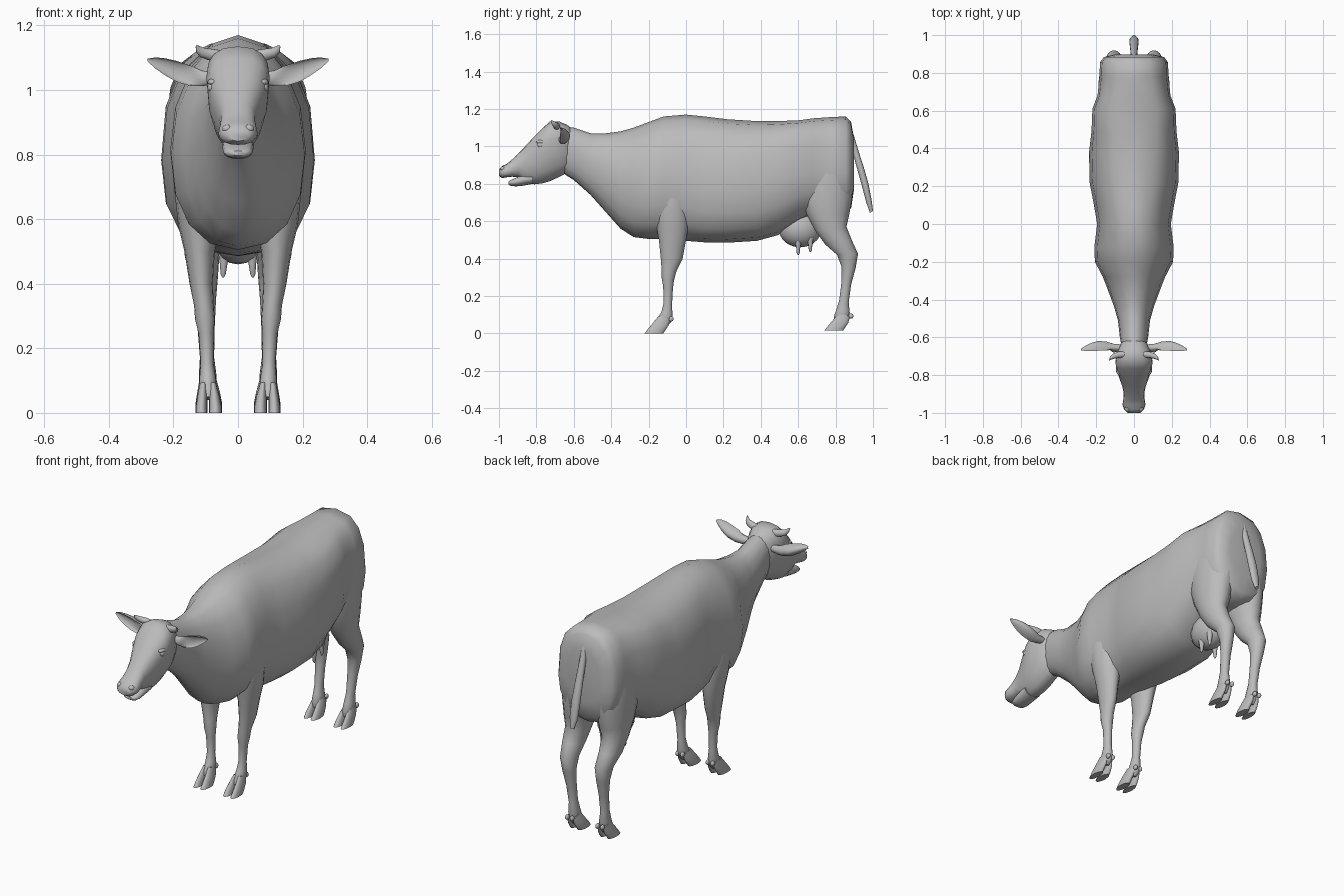
import bpy, bmesh, math
from mathutils import Vector

hide = bpy.data.materials.new("grey hide")
hide.diffuse_color = (0.5, 0.5, 0.5, 1)
SEG = 16
ANGLES = [2 * math.pi * i / SEG for i in range(SEG)]


def power(v, p):
    return math.copysign(abs(v) ** p, v)


def finish(name, bm, mirror=False, angle=50):
    bmesh.ops.recalc_face_normals(bm, faces=bm.faces)
    me = bpy.data.meshes.new(name)
    bm.to_mesh(me)
    bm.free()
    me.materials.append(hide)
    ob = bpy.data.objects.new(name, me)
    bpy.context.collection.objects.link(ob)
    bpy.ops.object.select_all(action='DESELECT')
    ob.select_set(True)
    bpy.context.view_layer.objects.active = ob
    bpy.ops.object.shade_smooth_by_angle(angle=math.radians(angle))
    if mirror:
        mod = ob.modifiers.new("mirror", 'MIRROR')
        mod.use_mirror_merge = False
    return ob


def loft(name, rings, mirror=False):
    """Skin a list of point rings and cap both ends."""
    bm = bmesh.new()
    vr = [[bm.verts.new(p) for p in r] for r in rings]
    for a, b in zip(vr, vr[1:]):
        for i in range(len(a)):
            j = (i + 1) % len(a)
            bm.faces.new((a[i], a[j], b[j], b[i]))
    bm.faces.new(vr[0])
    bm.faces.new(vr[-1])
    return finish(name, bm, mirror)


def along_y(name, rows):
    """Rows: y, bottom, top, half width, height of widest point, squareness above, below."""
    rings = []
    for y, zb, zt, hw, f, pt, pb in rows:
        zw = zb + f * (zt - zb)
        ring = []
        for t in ANGLES:
            c, s = math.cos(t), math.sin(t)
            p = pt if s > 0 else pb
            h = zt - zw if s > 0 else zw - zb
            ring.append(Vector((hw * power(c, p), y, zw + h * power(s, p))))
        rings.append(ring)
    return loft(name, rings)


def along_z(name, rows, mirror=True, dy=0, dz=0):
    """Rows: front z, back z, front y, back y, inner x, outer x."""
    rings = []
    for zf, zk, y0, y1, x0, x1 in rows:
        ring = []
        for t in ANGLES:
            k = 0.5 + 0.5 * math.sin(t)
            ring.append(Vector(((x0 + x1) / 2 + (x1 - x0) / 2 * math.cos(t),
                                y0 + (y1 - y0) * k + dy, zf + (zk - zf) * k + dz)))
        rings.append(ring)
    return loft(name, rings, mirror)


def ball(name, loc, size, mirror=False):
    bm = bmesh.new()
    bmesh.ops.create_uvsphere(bm, u_segments=16, v_segments=10, radius=1)
    for v in bm.verts:
        v.co = Vector([l + c * s for l, c, s in zip(loc, v.co, size)])
    return finish(name, bm, mirror)


# Trunk and neck
along_y("body", [
    (-0.68, 0.87, 1.11, 0.060, 0.6, 1.0, 1.0),
    (-0.60, 0.82, 1.10, 0.075, 0.6, 1.0, 1.0),
    (-0.51, 0.74, 1.07, 0.085, 0.55, 1.0, 1.0),
    (-0.43, 0.65, 1.07, 0.108, 0.52, 1.0, 1.0),
    (-0.35, 0.56, 1.08, 0.138, 0.50, 1.0, 1.0),
    (-0.28, 0.515, 1.10, 0.165, 0.48, 1.0, 0.95),
    (-0.20, 0.505, 1.13, 0.207, 0.47, 1.0, 0.9),
    (-0.12, 0.505, 1.16, 0.210, 0.47, 1.0, 0.9),
    (0.00, 0.495, 1.17, 0.195, 0.47, 0.95, 0.85),
    (0.10, 0.487, 1.16, 0.212, 0.45, 0.9, 0.8),
    (0.22, 0.485, 1.145, 0.235, 0.45, 0.85, 0.8),
    (0.38, 0.495, 1.135, 0.238, 0.45, 0.78, 0.8),
    (0.49, 0.525, 1.135, 0.225, 0.45, 0.68, 0.85),
    (0.61, 0.60, 1.14, 0.220, 0.45, 0.62, 0.9),
    (0.68, 0.63, 1.15, 0.193, 0.42, 0.66, 0.9),
    (0.78, 0.63, 1.157, 0.183, 0.42, 0.72, 0.9),
    (0.855, 0.64, 1.16, 0.180, 0.42, 0.75, 0.9),
    (0.883, 0.67, 1.13, 0.160, 0.42, 0.85, 0.9),
    (0.897, 0.76, 1.05, 0.105, 0.45, 1.0, 1.0)])

# Head, with the upper muzzle overhanging a separate lower jaw
along_y("head", [
    (-0.60, 0.90, 1.085, 0.045, 0.6, 1.0, 1.0),
    (-0.635, 0.86, 1.115, 0.072, 0.65, 0.9, 1.0),
    (-0.675, 0.838, 1.132, 0.090, 0.68, 0.85, 1.0),
    (-0.725, 0.815, 1.135, 0.098, 0.70, 0.8, 1.0),
    (-0.765, 0.803, 1.10, 0.095, 0.70, 0.8, 1.0),
    (-0.81, 0.797, 1.055, 0.080, 0.68, 0.8, 0.95),
    (-0.86, 0.805, 1.00, 0.062, 0.6, 0.8, 0.95),
    (-0.895, 0.835, 0.965, 0.055, 0.5, 0.85, 0.9),
    (-0.93, 0.838, 0.93, 0.057, 0.4, 0.85, 0.8),
    (-0.957, 0.835, 0.907, 0.061, 0.42, 0.85, 0.8),
    (-0.982, 0.830, 0.896, 0.052, 0.5, 0.85, 0.8),
    (-1.0, 0.842, 0.878, 0.034, 0.5, 1.0, 1.0)])
along_y("lower_jaw", [
    (-0.82, 0.800, 0.86, 0.050, 0.5, 0.8, 1.0),
    (-0.87, 0.790, 0.85, 0.048, 0.5, 0.8, 1.0),
    (-0.91, 0.786, 0.832, 0.046, 0.5, 0.8, 1.0),
    (-0.938, 0.789, 0.820, 0.040, 0.5, 0.8, 1.0),
    (-0.950, 0.797, 0.812, 0.022, 0.5, 1.0, 1.0)])
ball("eye", (0.080, -0.775, 1.008), (0.015, 0.021, 0.017), True)
ball("eyelid", (0.076, -0.772, 1.024), (0.019, 0.030, 0.012), True)
ball("nostril", (0.034, -0.978, 0.880), (0.016, 0.015, 0.013), True)

# Cupped ears: x, y, low z, high z, depth
ear = []
for x, y, z0, z1, d in [(0.07, -0.650, 1.02, 1.055, 0.014), (0.11, -0.650, 1.012, 1.060, 0.018),
                        (0.145, -0.655, 1.012, 1.075, 0.036), (0.19, -0.655, 1.025, 1.090, 0.040),
                        (0.225, -0.660, 1.045, 1.098, 0.034), (0.255, -0.664, 1.066, 1.101, 0.022),
                        (0.280, -0.666, 1.088, 1.097, 0.006)]:
    cup = 0.35 if x > 0.12 else -1.0
    ring = []
    for t in ANGLES:
        s = math.sin(t)
        depth = s if s > 0 else -s * cup
        ring.append(Vector((x, y - 0.4 * d + 1.3 * d * depth,
                            (z0 + z1) / 2 + (z1 - z0) / 2 * math.cos(t))))
    ear.append(ring)
loft("ear", ear, True)

# Short curved horns: x, y, z, radius
horn = []
for x, y, z, r in [(0.050, -0.690, 1.103, 0.018), (0.085, -0.693, 1.110, 0.017),
                   (0.110, -0.700, 1.116, 0.014), (0.124, -0.710, 1.126, 0.010),
                   (0.130, -0.720, 1.137, 0.003)]:
    horn.append([Vector((x - 0.5 * r * math.sin(t), y + r * math.cos(t), z + r * math.sin(t)))
                 for t in ANGLES])
loft("horn", horn, True)

# Front legs
along_z("front_leg", [
    (0.85, 0.85, -0.17, 0.00, 0.06, 0.185),
    (0.70, 0.70, -0.18, 0.02, 0.04, 0.198),
    (0.58, 0.58, -0.16, 0.015, 0.055, 0.185),
    (0.50, 0.50, -0.145, 0.00, 0.072, 0.166),
    (0.40, 0.40, -0.135, -0.018, 0.078, 0.150),
    (0.335, 0.33, -0.130, -0.052, 0.075, 0.136),
    (0.295, 0.285, -0.130, -0.064, 0.072, 0.133),
    (0.25, 0.24, -0.122, -0.070, 0.076, 0.122),
    (0.16, 0.15, -0.120, -0.075, 0.076, 0.116),
    (0.115, 0.095, -0.132, -0.072, 0.068, 0.120),
    (0.075, 0.06, -0.155, -0.080, 0.066, 0.120),
    (0.05, 0.04, -0.160, -0.100, 0.072, 0.112)])

# Hind legs with thigh and hock
along_z("hind_leg", [
    (1.00, 1.00, 0.64, 0.870, 0.04, 0.165),
    (0.85, 0.85, 0.60, 0.893, 0.015, 0.187),
    (0.72, 0.72, 0.61, 0.888, 0.015, 0.188),
    (0.635, 0.63, 0.645, 0.872, 0.03, 0.182),
    (0.55, 0.57, 0.690, 0.858, 0.05, 0.172),
    (0.475, 0.50, 0.745, 0.886, 0.058, 0.165),
    (0.42, 0.425, 0.808, 0.920, 0.062, 0.150),
    (0.355, 0.35, 0.832, 0.907, 0.068, 0.138),
    (0.28, 0.26, 0.832, 0.883, 0.072, 0.126),
    (0.18, 0.165, 0.820, 0.870, 0.074, 0.118),
    (0.13, 0.11, 0.805, 0.876, 0.067, 0.121),
    (0.09, 0.07, 0.790, 0.865, 0.066, 0.120),
    (0.06, 0.05, 0.795, 0.850, 0.072, 0.112)])

# Cloven feet: two toes and dewclaws per leg
for leg, dy, dz in (("front", 0, 0), ("hind", 0.962, 0.015)):
    for side, a, b, c in (("inner", 0.066, 0.056, 0.050), ("outer", 0.120, 0.126, 0.131)):
        mid = 0.0895 if side == "inner" else 0.0945
        along_z(leg + "_" + side + "_toe", [
            (0.095, 0.075, -0.145, -0.085, *sorted((a, mid))),
            (0.058, 0.040, -0.175, -0.095, *sorted((b, mid))),
            (0.022, 0.015, -0.205, -0.112, *sorted((c, mid))),
            (0.000, 0.000, -0.222, -0.122, *sorted((c, mid)))], dy=dy, dz=dz)
        ball(leg + "_" + side + "_dewclaw", ((a + mid) / 2, -0.080 + dy, 0.078 + dz),
             (0.010, 0.014, 0.014), True)

# Udder and teats
ball("udder", (0, 0.61, 0.56), (0.085, 0.115, 0.10))
for name, y, z in (("front_teat", 0.60, 0.42), ("rear_teat", 0.665, 0.435)):
    along_z(name, [
        (z + 0.075, z + 0.075, y - 0.018, y + 0.018, 0.025, 0.061),
        (z + 0.040, z + 0.040, y - 0.011, y + 0.011, 0.033, 0.056),
        (z + 0.010, z + 0.010, y - 0.008, y + 0.008, 0.038, 0.054),
        (z, z, y - 0.003, y + 0.003, 0.043, 0.049)])

# Tail
along_z("tail", [
    (1.09, 1.10, 0.850, 0.885, -0.014, 0.014),
    (1.04, 1.05, 0.870, 0.900, -0.016, 0.016),
    (0.97, 0.98, 0.890, 0.921, -0.018, 0.018),
    (0.88, 0.89, 0.915, 0.950, -0.021, 0.021),
    (0.79, 0.80, 0.940, 0.976, -0.024, 0.024),
    (0.70, 0.71, 0.964, 0.993, -0.023, 0.023),
    (0.645, 0.655, 0.983, 1.000, -0.010, 0.010)], mirror=False)
